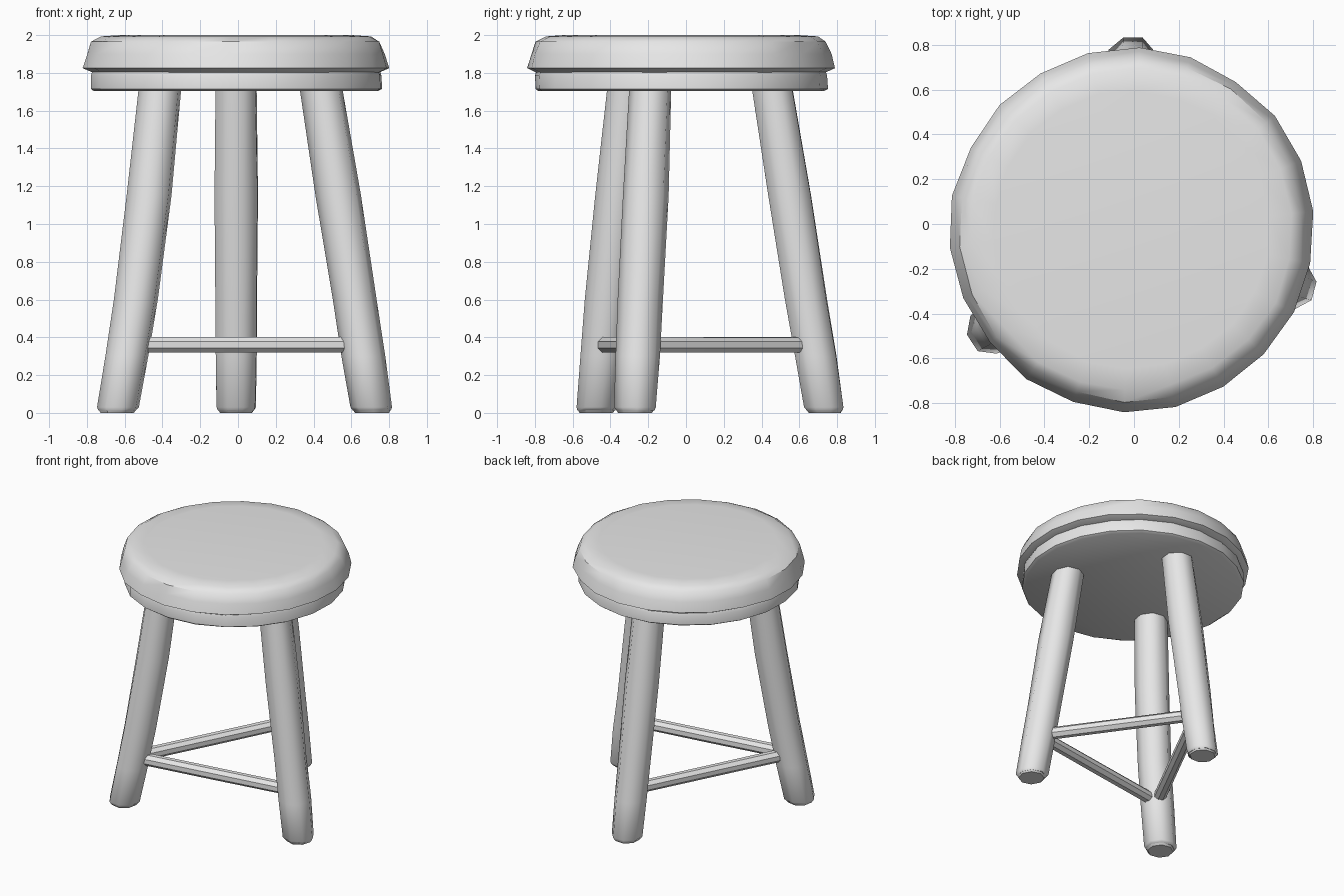
import bpy, bmesh, math, random
from mathutils import Vector

random.seed(4)
cube = bpy.data.objects.get("Cube")
if cube:
    bpy.data.objects.remove(cube)

grey = bpy.data.materials.new("plain grey")
grey.use_nodes = True
grey.diffuse_color = (0.8, 0.8, 0.8, 1)
grey.node_tree.nodes["Principled BSDF"].inputs["Base Color"].default_value = (0.8, 0.8, 0.8, 1)


def loft(name, rings, sides, turn=0.0, wobble=0.0, axes=None, angle=40):
    """Skin a closed tube through rings of (centre, radius), with a hand-cut wobble."""
    u, v = axes or (Vector((1, 0, 0)), Vector((0, 1, 0)))
    bm = bmesh.new()
    loops = []
    for centre, radius in rings:
        loop = []
        for i in range(sides):
            a = turn + math.tau * i / sides
            r = radius * (1 + random.uniform(-wobble, wobble))
            loop.append(bm.verts.new(Vector(centre) + r * (math.cos(a) * u + math.sin(a) * v)))
        loops.append(loop)
    for low, high in zip(loops, loops[1:]):
        for i in range(sides):
            j = (i + 1) % sides
            bm.faces.new((low[i], low[j], high[j], high[i]))
    bm.faces.new(loops[0][::-1])
    bm.faces.new(loops[-1])
    bmesh.ops.recalc_face_normals(bm, faces=bm.faces[:])
    mesh = bpy.data.meshes.new(name)
    bm.to_mesh(mesh)
    bm.free()
    mesh.materials.append(grey)
    obj = bpy.data.objects.new(name, mesh)
    bpy.context.collection.objects.link(obj)
    bpy.ops.object.select_all(action="DESELECT")
    obj.select_set(True)
    bpy.context.view_layer.objects.active = obj
    bpy.ops.object.shade_smooth_by_angle(angle=math.radians(angle))
    return obj


# Seat: rounded top slab over a narrower base disc
def disc(name, profile, wobble):
    loft(name, [((-0.01, -0.025, z), r) for r, z in profile], 22, 0.1, wobble)

disc("seat_top", [(0.765, 1.802), (0.812, 1.825), (0.795, 1.9),
                  (0.767, 1.965), (0.72, 1.993), (0.62, 2.0)], 0.008)
disc("seat_base", [(0.755, 1.703), (0.775, 1.715), (0.775, 1.785), (0.765, 1.81)], 0.004)

# Legs: foot centre, top centre, sideways bow at mid height
legs = {
    "back_leg": ((-0.01, 0.735), (-0.01, 0.46), 0.0, 0.35),
    "front_right_leg": ((-0.64, -0.475), (-0.415, -0.31), 0.02, 0.2),
    "front_left_leg": ((0.71, -0.27), (0.445, -0.19), 0.0, 0.1),
}


def leg_point(leg, z):
    foot, top, bow, _ = legs[leg]
    p = Vector(foot).lerp(Vector(top), z / 1.7)
    p.x += bow * math.sin(math.pi * z / 1.7)
    return Vector((p.x, p.y, z))

for leg, (_, _, _, turn) in legs.items():
    rings = [(0.012, 0.1), (0.03, 0.112), (0.3, 0.116), (0.6, 0.118),
             (1.15, 0.122), (1.72, 0.114)]
    loft(leg, [(leg_point(leg, z), r) for z, r in rings], 8, turn, 0.03, angle=50)
    # Chamfered sole reaching the floor
    loft(leg + "_sole", [(leg_point(leg, 0.0), 0.09), (leg_point(leg, 0.014), 0.1)], 8, turn)

# Stretchers joining each pair of legs
pairs = [("front_right_leg", "front_left_leg", "front_stretcher"),
         ("front_left_leg", "back_leg", "left_stretcher"),
         ("back_leg", "front_right_leg", "right_stretcher")]
for first, second, name in pairs:
    a, b = leg_point(first, 0.36), leg_point(second, 0.36)
    side = (b - a).normalized().cross(Vector((0, 0, 1)))
    loft(name, [(a.lerp(b, t), 0.044) for t in (0.03, 0.5, 0.97)], 8,
         math.pi / 8, 0.03, (side, Vector((0, 0, 1))))
